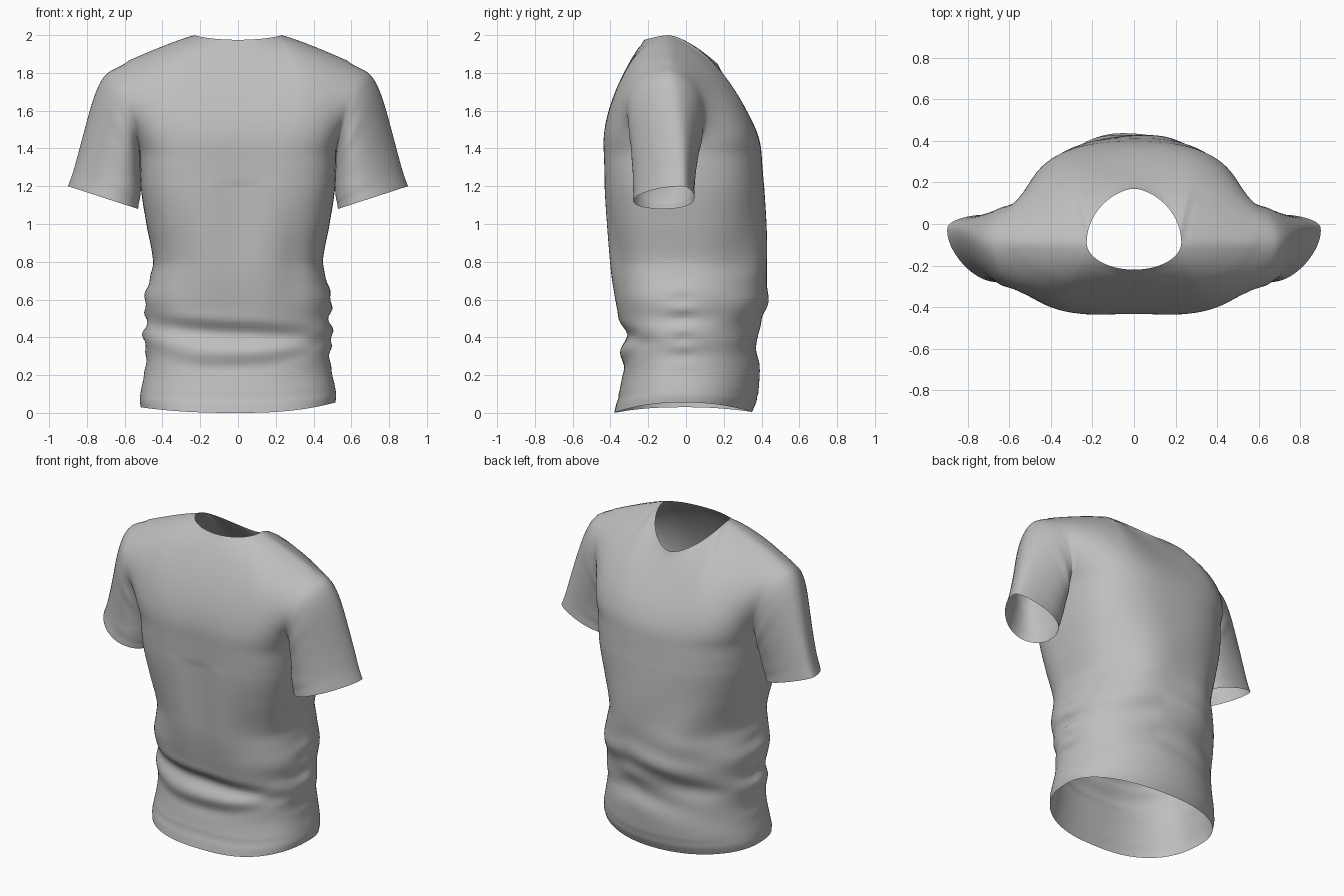
import bpy, bmesh, math
from mathutils import Vector

if "Cube" in bpy.data.objects:
    bpy.data.objects.remove(bpy.data.objects["Cube"])

COLS, LOW, UP, SLEEVE = 64, 70, 28, 26
ARMPIT = 1.38
NECK = 14 / 32          # share of a panel's columns that end at the neckline

# Torso outlines as (height, distance)
HALF_WIDTH = [(0, .515), (.05, .52), (.2, .495), (.3, .485), (.4, .5), (.5, .485),
              (.6, .495), (.7, .47), (.8, .45), (1, .485), (1.2, .515), (1.38, .52)]
FRONT = [(0, .38), (.2, .338), (.34, .338), (.42, .312), (.5, .355), (.65, .39),
         (.8, .412), (1.1, .432), (1.38, .44)]
BACK = [(0, .35), (.08, .38), (.25, .388), (.4, .37), (.5, .41), (.6, .432),
        (.8, .437), (1.1, .42), (1.38, .4)]


def curve(points, z):
    """Smooth curve through the points."""
    last = len(points) - 1

    def slope(k):
        a, b = points[max(k - 1, 0)], points[min(k + 1, last)]
        return (b[1] - a[1]) / (b[0] - a[0])
    i = max(k for k in range(last) if points[k][0] <= z or k == 0)
    (a, p), (b, q) = points[i], points[i + 1]
    h = b - a
    t = min(max((z - a) / h, 0), 1)
    return (p * (1 + 2 * t) * (1 - t) ** 2 + q * t * t * (3 - 2 * t)
            + h * t * (1 - t) * (slope(i) * (1 - t) - slope(i + 1) * t))


def bump(v, centre, width):
    return math.exp(-((v - centre) / width) ** 2)


def mix(a, b, t):
    return a + (b - a) * t


def bezier(a, b, c, d, t):
    s = 1 - t
    return a * s ** 3 + b * 3 * s * s * t + c * 3 * s * t * t + d * t ** 3


def torso_point(side, u, z):
    """Point on the tube of the torso; side -1 is the front, 1 the back."""
    angle = u * math.pi / 2
    chest = bump(z, ARMPIT, .38)
    power = 2 / (2.5 + 1.1 * chest if side < 0 else 2.1 + .6 * chest)
    sx = abs(math.sin(angle)) ** power
    cy = max(math.cos(angle), 0) ** power
    width = curve(HALF_WIDTH, z)
    # bunched cloth at the side seams
    waist = bump(z, .48, .2)
    ruffle = .011 * waist * abs(u) ** 9 * math.sin(58 * z + (1 if u > 0 else 2.5))
    x = math.copysign(sx * (width + ruffle), u)
    # soft folds across the waist
    if side < 0:
        depth = curve(FRONT, z + .06 * u * bump(z, .42, .15))
        fold = .01 * bump(z, .48 - .06 * u, .045) * bump(u, -.2, .5)
        sag = .27 + .2 * (u + .1) ** 2
        fold += .012 * bump(z, sag + .05, .04) * bump(u, .1, .7)
        fold -= .008 * bump(z, sag - .03, .035) * bump(u, 0, .6)
        fold -= .022 * bump(x, 0, .11) * bump(z, 1.1, .5)
        fold -= .015 * bump(abs(x), .3, .08) * bump(z, .8, .22)
    else:
        depth = curve(BACK, z)
        fold = .01 * waist * math.sin(32 * z + 6 * abs(u - .15)) * (1 - .4 * u)
        fold += .01 * bump(z, .75, .25) * math.sin(9 * u + 6 * z)
    fold -= .005 * bump(z, .075, .01)
    seam = -.03 * min(z, 1)
    y = side * (depth - seam * side + fold) * cy + seam
    lift = mix(.005 if side > 0 else 0, .055 if u > 0 else .03, math.sin(angle) ** 2)
    return Vector((x, y, z + lift * max(0, 1 - z / .4)))


def top_point(side, u):
    """Neckline in the middle, shoulder seam outside it."""
    a = abs(u)
    if a <= NECK:
        s = a / NECK * math.pi / 2
        c = max(math.cos(s), 0)
        reach, drop, taper = (-.13, .025, 1) if side < 0 else (.26, .155, 1.2)
        return Vector((math.copysign(.228 * math.sin(s) ** taper, u),
                       -.09 + reach * c, 2 - drop * c ** 1.5))
    t = (a - NECK) / (1 - NECK)
    return Vector((math.copysign(.228 + .45 * t, u), -.09, 2 - .18 * t ** 1.15))


def panel_point(side, u, t):
    """Upper panel from chest to neckline and shoulder."""
    low, top = torso_point(side, u, ARMPIT), top_point(side, u)
    a = abs(u)
    if side < 0:
        y1, y2 = mix(-.46, -.41, a ** 3), mix(-.31, -.385, a ** 2)
        z1, drop = mix(1.58, 1.43, a ** 3), mix(.11, .04, min(a / NECK, 1) ** 2)
    else:
        y1, y2 = mix(.395, .157, a ** 3), mix(.225, .145, a ** 2)
        z1, drop = mix(1.54, 1.43, a ** 3), mix(.12, .04, a ** 3)
    c1 = Vector((low.x, y1, z1))
    c2 = Vector((mix(low.x, top.x, .6), y2, top.z - drop))
    p = bezier(low, c1, c2, top, t)
    if a < NECK:                                    # collar stitching
        p.y -= side * .003 * (1 - a / NECK) * bump(t, .93, .02)
    return p


def add_grid(bm, rows):
    grid = [[bm.verts.new(p) for p in row] for row in rows]
    for r, s in zip(grid, grid[1:]):
        for i in range(len(r) - 1):
            bm.faces.new((r[i], r[i + 1], s[i + 1], s[i]))


def panel_rows(side):
    us = [2 * i / COLS - 1 for i in range(COLS + 1)]
    rows = [[torso_point(side, u, ARMPIT * k / LOW) for u in us] for k in range(LOW)]
    return rows + [[panel_point(side, u, k / UP) for u in us] for k in range(UP + 1)]


def cuff_point(x_sign, angle, size):
    """Cuff outline: flat towards the back, slanted towards the front."""
    up, across = -math.cos(angle), math.sin(angle)
    middle = -.08 + .05 * up
    if across > 0:
        y = mix(middle, -.325, across * (1 - .225 * (up + 1)))
    else:
        y = mix(middle, .045, abs(across) ** .8)
    y = mix(-.12, y, size)
    return Vector((x_sign * (.715 + .185 * up * size), y, 1.14 + .06 * up))


def sleeve_rows(x_sign):
    """Sleeve from the armhole loop to the slanted cuff."""
    front = [panel_point(-1, x_sign, k / UP) for k in range(UP + 1)]
    back = [panel_point(1, x_sign, k / UP) for k in range(UP, -1, -1)]
    loop = front + back[1:]
    rows = []
    for k in range(SLEEVE + 1):
        t = k / SLEEVE
        row = []
        for i, start in enumerate(loop):
            angle = 2 * math.pi * i / (len(loop) - 1)
            high = (1 - math.cos(angle)) / 2
            cuff = cuff_point(x_sign, angle, 1 - .02 * bump(t, .91, .025))
            c1 = start + Vector((x_sign * mix(-.01, .1, high), 0, mix(-.1, -.045, high)))
            c2 = cuff + Vector((x_sign * mix(-.025, -.1, high), 0, mix(.1, .3, high)))
            p = bezier(start, c1, c2, cuff, t)
            # creases under the arm
            p.y -= .008 * bump(t, .3, .2) * (1 - high) * math.sin(t * 24) * math.sin(angle)
            row.append(p)
        rows.append(row)
    return rows


# Shirt: front and back panels joined to both sleeves
bm = bmesh.new()
for s in (-1, 1):
    add_grid(bm, panel_rows(s))
    add_grid(bm, sleeve_rows(s))
bmesh.ops.remove_doubles(bm, verts=bm.verts, dist=.0004)
soft = [v for v in bm.verts if 1.22 < v.co.z < 1.86 and not v.is_boundary]
for _ in range(7):
    bmesh.ops.smooth_vert(bm, verts=soft, factor=.5, use_axis_x=True, use_axis_y=True, use_axis_z=True)
bmesh.ops.recalc_face_normals(bm, faces=bm.faces)
mid = [f for f in bm.faces if abs(f.calc_center_median().x) < .1 and .8 < f.calc_center_median().z < 1.2]
if sum(f.normal.y * f.calc_center_median().y for f in mid) < 0:
    bmesh.ops.reverse_faces(bm, faces=bm.faces)

mesh = bpy.data.meshes.new("shirt")
bm.to_mesh(mesh)
bm.free()
shirt = bpy.data.objects.new("shirt", mesh)
bpy.context.collection.objects.link(shirt)

# Cloth colour
cloth = bpy.data.materials.new("grey cloth")
cloth.use_nodes = True
grey = (.52, .52, .52, 1)
cloth.diffuse_color = grey
shader = next(n for n in cloth.node_tree.nodes if n.type == 'BSDF_PRINCIPLED')
shader.inputs["Base Color"].default_value = grey
shader.inputs["Roughness"].default_value = .8
mesh.materials.append(cloth)

bpy.ops.object.select_all(action='DESELECT')
shirt.select_set(True)
bpy.context.view_layer.objects.active = shirt
bpy.ops.object.shade_smooth_by_angle(angle=math.radians(60))
